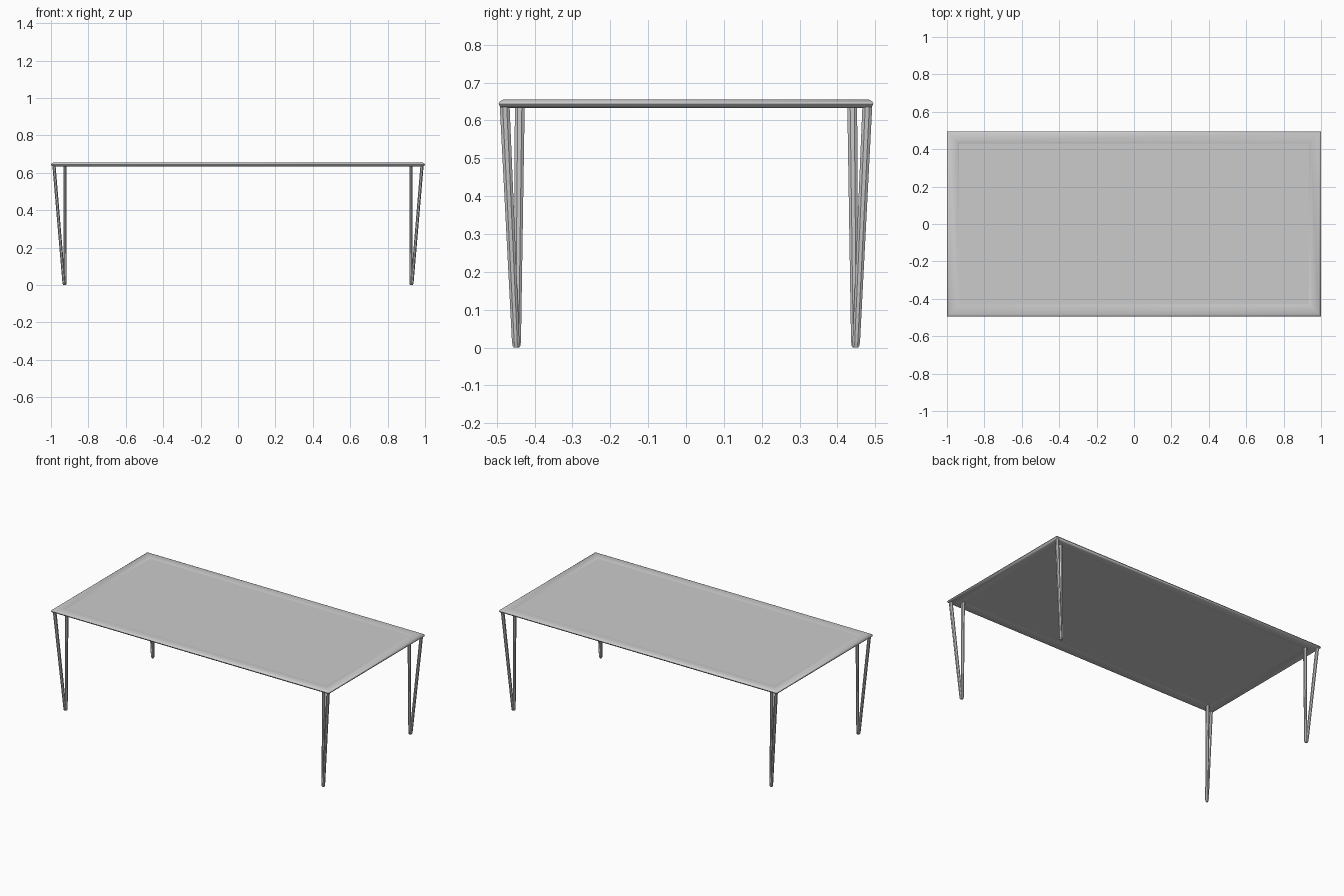
import bpy, bmesh, math

if "Cube" in bpy.data.objects:
    bpy.data.objects.remove(bpy.data.objects["Cube"])

HX, HY = 1.0, 0.495          # half size of the table top


def finish(name, bm, smooth=None):
    bmesh.ops.recalc_face_normals(bm, faces=bm.faces)
    me = bpy.data.meshes.new(name)
    bm.to_mesh(me)
    bm.free()
    ob = bpy.data.objects.new(name, me)
    bpy.context.collection.objects.link(ob)
    if smooth:
        bpy.context.view_layer.objects.active = ob
        ob.select_set(True)
        bpy.ops.object.shade_smooth_by_angle(angle=math.radians(smooth))
        ob.select_set(False)
    return ob


def bridge(bm, a, b):
    n = len(a)
    for i in range(n):
        bm.faces.new((a[i], a[(i + 1) % n], b[(i + 1) % n], b[i]))


# Rim: flattened bevelled profile (inset, z) swept round the rectangle
profile = [(0.0, 0.644), (0.004, 0.651), (0.012, 0.655), (0.055, 0.653), (0.065, 0.649),
           (0.065, 0.639), (0.055, 0.635), (0.012, 0.633), (0.004, 0.637)]
bm = bmesh.new()
loops = []
for d, z in profile:
    x, y = HX - d, HY - d
    loops.append([bm.verts.new(p) for p in ((-x, -y, z), (x, -y, z), (x, y, z), (-x, y, z))])
for i, loop in enumerate(loops):
    bridge(bm, loop, loops[(i + 1) % len(loops)])
finish("table_rim", bm, 40)

# Inset panel
bm = bmesh.new()
bmesh.ops.create_cube(bm, size=1)
for v in bm.verts:
    v.co = (v.co.x * 2 * (HX - 0.06), v.co.y * 2 * (HY - 0.05), 0.644 + v.co.z * 0.011)
finish("table_panel", bm)


# Hairpin legs: two tapered bars meeting in a rounded foot
def bar(bm, top, foot, sx, sy):
    rings = []
    for z, s in ((0.640, 1.3), (0.02, 1.0), (0.006, 0.9), (0.0, 0.55)):
        t = z / 0.640
        cx = foot[0] + (top[0] - foot[0]) * t
        cy = foot[1] + (top[1] - foot[1]) * t
        rx, ry = 0.0085 * (1 + (s - 1) * 0.3), 0.0108 * s
        if z < 0.01:
            rx *= s
        rings.append([bm.verts.new((sx * (cx + rx * math.cos(a)), sy * (cy + ry * math.sin(a)), z))
                      for a in ((k + 0.5) * math.pi / 4 for k in range(8))])
    for a, b in zip(rings, rings[1:]):
        bridge(bm, a, b)
    bm.faces.new(rings[0])
    bm.faces.new(rings[-1])


for sx, side in ((-1, "left"), (1, "right")):
    for sy, end in ((-1, "front"), (1, "back")):
        bm = bmesh.new()
        bar(bm, (0.984, 0.479), (0.930, 0.449), sx, sy)
        bar(bm, (0.925, 0.439), (0.924, 0.446), sx, sy)
        finish(f"{end}_{side}_leg", bm, 30)
